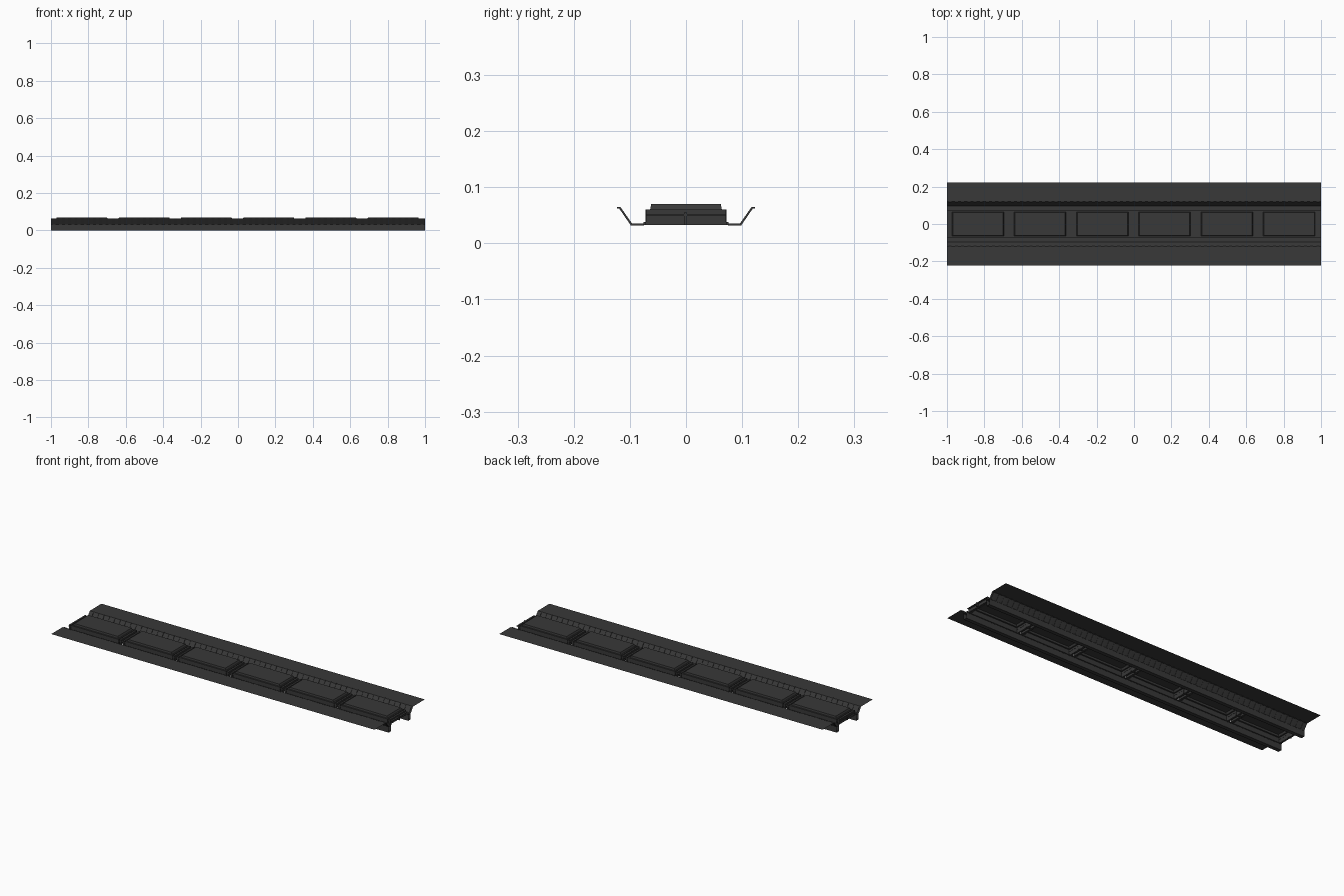
import bpy, bmesh

if "Cube" in bpy.data.objects:
    bpy.data.objects.remove(bpy.data.objects["Cube"])

mat = bpy.data.materials.new("dark_grey")
mat.diffuse_color = (0.04, 0.04, 0.04, 1)
mat.use_nodes = True
mat.node_tree.nodes["Principled BSDF"].inputs["Base Color"].default_value = mat.diffuse_color


def finish(name, bm):
    mesh = bpy.data.meshes.new(name)
    bm.to_mesh(mesh)
    bm.free()
    mesh.materials.append(mat)
    ob = bpy.data.objects.new(name, mesh)
    bpy.context.collection.objects.link(ob)
    return ob


def sweep(bm, profile, x0, x1, side=1, closed=False):
    """Extrude a (y, z) profile along x; closed profiles get end caps."""
    a = [bm.verts.new((x0, side * y, z)) for y, z in profile]
    b = [bm.verts.new((x1, side * y, z)) for y, z in profile]
    n = len(profile)
    for i in range(n if closed else n - 1):
        j = (i + 1) % n
        bm.faces.new((a[i], a[j], b[j], b[i]))
    if closed:
        bm.faces.new(a)
        bm.faces.new(b[::-1])


def box(bm, x0, x1, y0, y1, z0, z1):
    sweep(bm, [(y0, z0), (y1, z0), (y1, z1), (y0, z1)], x0, x1, 1, True)


# thin sheets: outer flanges, sloped sides, ledges
bm = bmesh.new()
for s in (1, -1):
    sweep(bm, [(0.222, 0.064), (0.119, 0.064), (0.097, 0.033), (0.072, 0.033)], -1, 1, s)
finish("flange_sheet", bm)

# hanging open channels beneath the ledges
bm = bmesh.new()
for s in (1, -1):
    sweep(bm, [(0.097, 0.033), (0.097, 0), (0.076, 0), (0.076, 0.033)], -1, 1, s)
finish("lower_channel", bm)

# small ribs repeated along the slopes and ledges
bm = bmesh.new()
rib = [(0.123, 0.062), (0.123, 0.065), (0.117, 0.065), (0.096, 0.035),
       (0.075, 0.035), (0.075, 0.0315), (0.098, 0.0315), (0.119, 0.062)]
N = 60
for i in range(N):
    x = -1 + (i + 0.5) * 2 / N
    for s in (1, -1):
        sweep(bm, rib, x - 0.008, x + 0.008, s, True)
finish("slope_ribs", bm)

# curb along the foot of the deck
bm = bmesh.new()
for s in (1, -1):
    sweep(bm, [(0.076, 0.033), (0.076, 0.038), (0.071, 0.038), (0.071, 0.033)], -1, 1, s, True)
finish("deck_curb", bm)

# hollow deck modules with raised panels, open underneath
bm = bmesh.new()
for i in range(6):
    cx = -0.835 + i * 0.333
    rings = []
    for hx, hy, z in ((0.146, 0.072, 0.033), (0.146, 0.072, 0.06),
                      (0.139, 0.064, 0.06), (0.134, 0.062, 0.07)):
        rings.append([bm.verts.new((cx + a * hx, b * hy, z))
                      for a, b in ((-1, -1), (1, -1), (1, 1), (-1, 1))])
    for r, q in zip(rings, rings[1:]):
        for k in range(4):
            m = (k + 1) % 4
            bm.faces.new((r[k], r[m], q[m], q[k]))
    bm.faces.new(rings[-1])
finish("deck_panels", bm)

# joints between modules: low plate, cross ribs and a centre bar
bm = bmesh.new()
for i in range(7):
    cx = -1.0015 + i * 0.333
    x0, x1 = max(cx - 0.0215, -1), min(cx + 0.0215, 1)
    box(bm, x0, x1, -0.071, 0.071, 0.049, 0.052)
    box(bm, x0, x1, -0.004, 0.002, 0.033, 0.055)
    for d in (-0.011, 0.011):
        if -1 < cx + d - 0.005 and cx + d + 0.005 < 1:
            box(bm, cx + d - 0.005, cx + d + 0.005, -0.071, 0.071, 0.033, 0.06)
finish("joint_ribs", bm)
